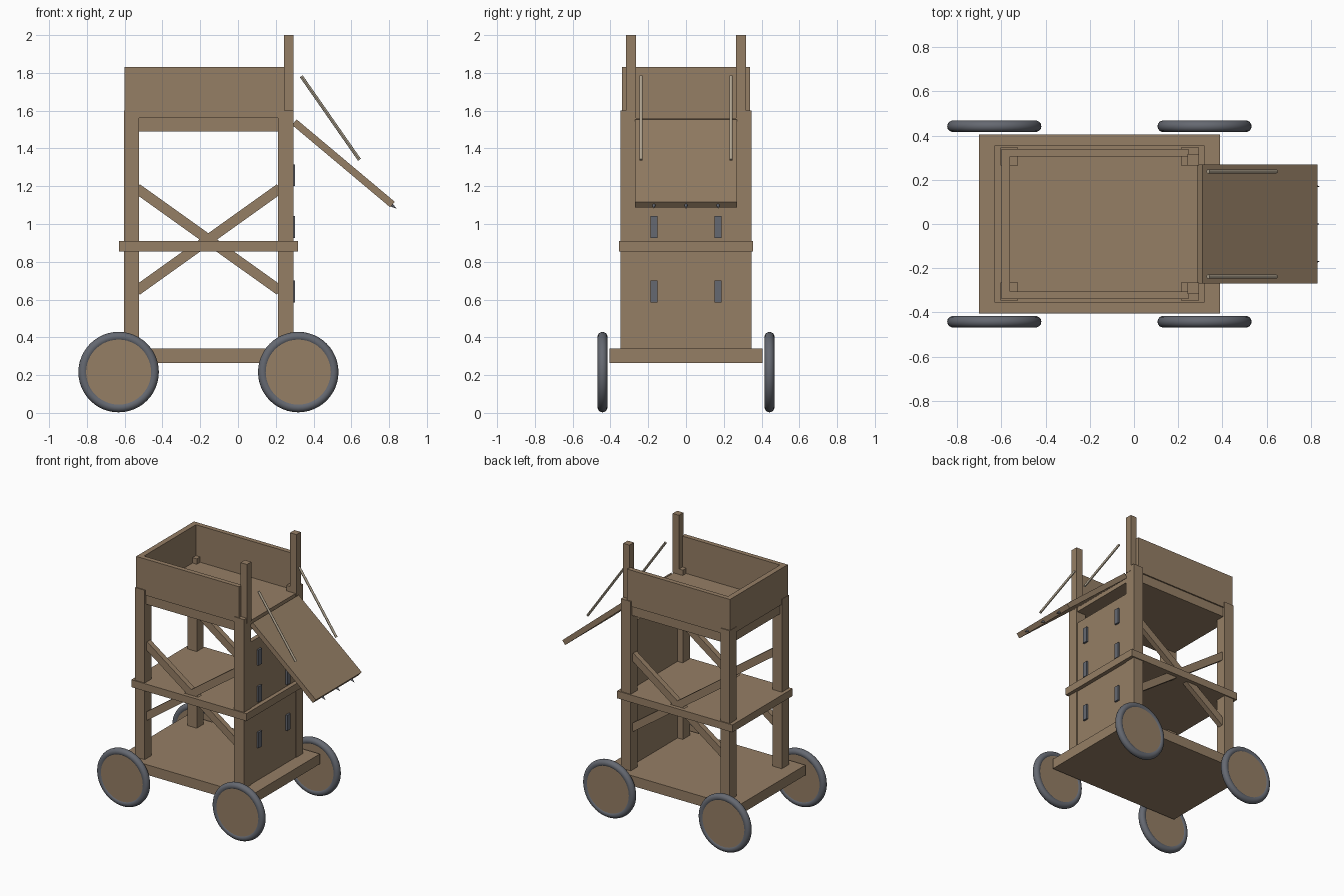
import bpy, math
from mathutils import Vector

if "Cube" in bpy.data.objects:
    bpy.data.objects.remove(bpy.data.objects["Cube"])


def material(name, rgb):
    m = bpy.data.materials.new(name)
    m.diffuse_color = (*rgb, 1)
    m.use_nodes = True
    m.node_tree.nodes["Principled BSDF"].inputs["Base Color"].default_value = m.diffuse_color
    return m


WOOD = material("wood", (0.30, 0.21, 0.13))
IRON = material("iron", (0.13, 0.14, 0.165))
ROPE = material("rope", (0.42, 0.36, 0.27))


def finish(name, mat):
    o = bpy.context.object
    o.name = name
    o.data.materials.append(mat)
    return o


def box(name, x, y, z, mat=WOOD):
    """Box from (min, max) ranges."""
    c = [(a + b) / 2 for a, b in (x, y, z)]
    return beam(name, c, [b - a for a, b in (x, y, z)], 0, mat)


def beam(name, centre, size, tilt=0, mat=WOOD):
    """Box of given size, tilted around y."""
    bpy.ops.mesh.primitive_cube_add(size=1)
    o = finish(name, mat)
    o.scale, o.location = size, centre
    o.rotation_euler.y = tilt
    return o


def rod(name, a, b, r1, r2, mat, sides=12):
    """Round bar or spike between two points."""
    a, b = Vector(a), Vector(b)
    bpy.ops.mesh.primitive_cone_add(vertices=sides, radius1=r1, radius2=r2, depth=(b - a).length,
                                    location=(a + b) / 2,
                                    rotation=(b - a).to_track_quat('Z', 'Y').to_euler())
    bpy.ops.object.shade_smooth_by_angle()
    return finish(name, mat)


def span(s, a, b):
    """Mirror a range to side s."""
    return tuple(sorted((s * a, s * b)))


# Floors
box("base_platform", (-0.70, 0.39), (-0.405, 0.405), (0.265, 0.34))
box("middle_floor", (-0.63, 0.318), (-0.355, 0.355), (0.855, 0.91))
box("top_deck", (-0.59, 0.288), (-0.33, 0.33), (1.49, 1.56))

# Front shield panel and rear parapet
box("front_panel", (0.255, 0.288), (-0.27, 0.27), (0.34, 1.40))
box("rear_parapet", (-0.60, -0.56), (-0.34, 0.34), (1.56, 1.83))

for s, side in ((-1, "near"), (1, "far")):
    # Corner posts, side parapet and gate post
    box(f"{side}_rear_post", (-0.603, -0.525), span(s, 0.265, 0.347), (0.34, 1.60))
    box(f"{side}_front_post", (0.212, 0.293), span(s, 0.265, 0.347), (0.34, 1.60))
    box(f"{side}_parapet", (-0.56, 0.247), span(s, 0.305, 0.34), (1.56, 1.83))
    box(f"{side}_gate_post", (0.243, 0.295), span(s, 0.265, 0.317), (1.56, 2.0))

    # Crossed braces between the posts
    for d, kind in ((1, "falling"), (-1, "rising")):
        beam(f"{side}_{kind}_brace", (-0.157, s * 0.306, 0.918), (0.93, 0.04, 0.054),
             d * math.atan(0.714))

    # Arrow slits
    for i, z in enumerate((0.585, 0.927, 1.20)):
        box(f"{side}_arrow_slit_{i}", (0.28, 0.302), span(s, 0.15, 0.188), (z, z + 0.116), IRON)

    # Ropes over the ramp
    rod(f"{side}_ramp_rope", (0.335, s * 0.238, 1.782), (0.643, s * 0.238, 1.34),
        0.009, 0.009, ROPE)

    # Wheels: iron tyre around a wooden disc
    for x, end in ((-0.632, "rear"), (0.319, "front")):
        c = (x, s * 0.442, 0.216)
        bpy.ops.mesh.primitive_torus_add(major_segments=48, minor_segments=14, major_radius=0.187,
                                         minor_radius=0.026, location=c,
                                         rotation=(math.pi / 2, 0, 0))
        bpy.ops.object.shade_smooth()
        finish(f"{side}_{end}_tyre", IRON)
        rod(f"{side}_{end}_wheel_disc", (x, c[1] - 0.021, c[2]), (x, c[1] + 0.021, c[2]),
            0.185, 0.185, WOOD, 40)

# Lowered boarding ramp with spikes on its lip
beam("boarding_ramp", (0.558, 0, 1.321), (0.678, 0.54, 0.038), math.radians(40))
for i, y in enumerate((-0.17, 0, 0.17)):
    rod(f"ramp_spike_{i}", (0.807, y, 1.105), (0.841, y, 1.08), 0.011, 0, IRON, 10)
